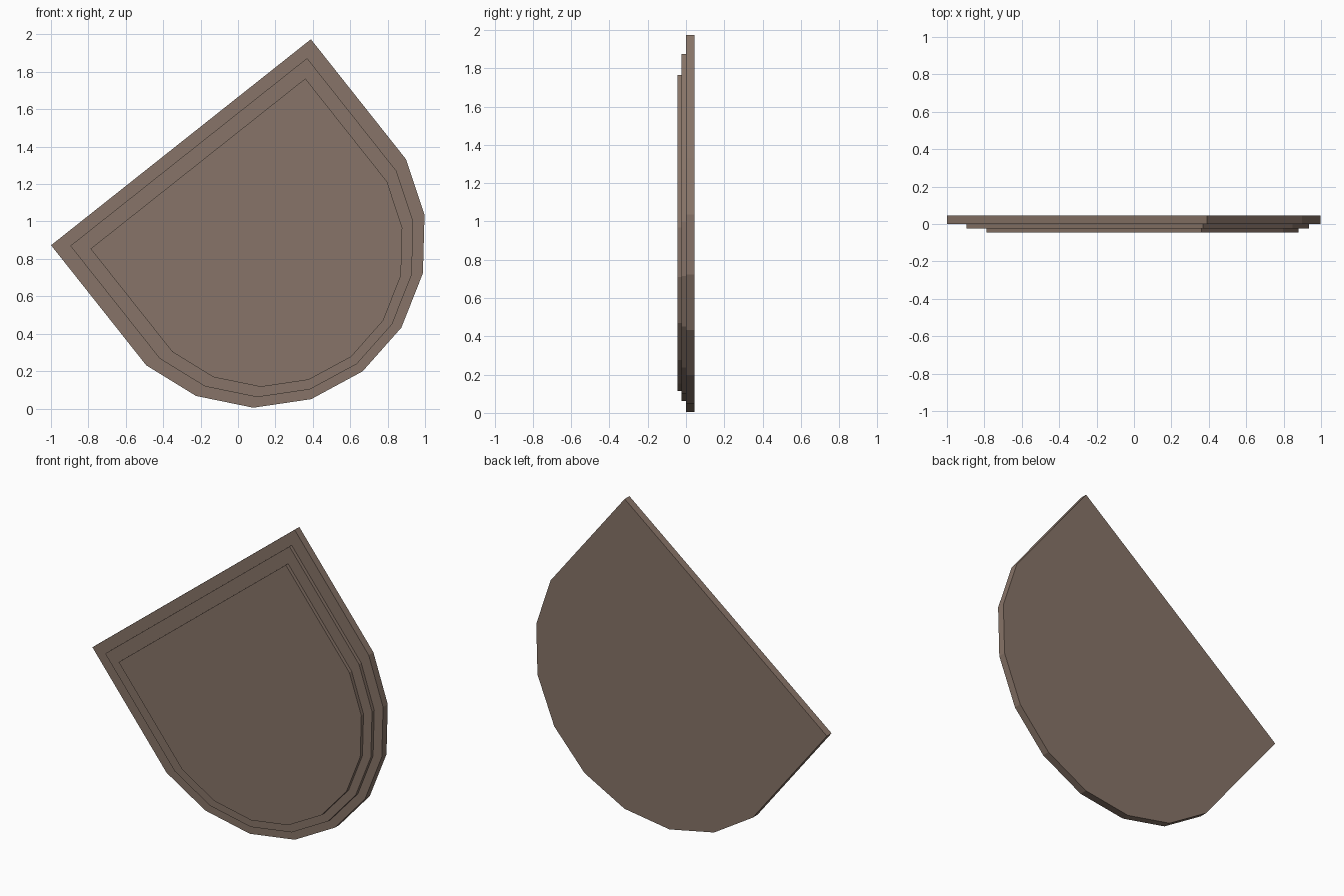
import bpy, bmesh, math
from mathutils import Vector

if "Cube" in bpy.data.objects:
    bpy.data.objects.remove(bpy.data.objects["Cube"])

# Tilted frame of the plaque in the XZ plane
TILT = math.atan2(0.6212, 0.7836)
RIGHT = Vector((math.cos(TILT), 0, math.sin(TILT)))
UP = Vector((-math.sin(TILT), 0, math.cos(TILT)))
CENTRE = Vector((0.107, 0, 0.904))

brown = bpy.data.materials.new("brown_wood")
brown.diffuse_color = (0.245, 0.175, 0.138, 1)
brown.use_nodes = True
brown.node_tree.nodes["Principled BSDF"].inputs["Base Color"].default_value = brown.diffuse_color


def plate(name, radius, shift, top, y_front, y_back):
    """Square-topped plate with an eight-segment rounded bottom."""
    half = radius * math.sin(math.radians(80))
    outline = [(-half, top)]
    for i in range(9):
        a = math.radians(-80 + 20 * i)
        outline.append((radius * math.sin(a), shift - radius * math.cos(a)))
    outline.append((half, top))

    bm = bmesh.new()
    verts = [bm.verts.new(CENTRE + RIGHT * u + UP * v + Vector((0, y_front, 0)))
             for u, v in outline]
    face = bm.faces.new(verts)
    ext = bmesh.ops.extrude_face_region(bm, geom=[face], use_keep_orig=True)
    moved = [g for g in ext["geom"] if isinstance(g, bmesh.types.BMVert)]
    bmesh.ops.translate(bm, verts=moved, vec=(0, y_back - y_front, 0))
    bmesh.ops.recalc_face_normals(bm, faces=bm.faces)
    mesh = bpy.data.meshes.new(name)
    bm.to_mesh(mesh)
    bm.free()
    mesh.materials.append(brown)
    obj = bpy.data.objects.new(name, mesh)
    bpy.context.collection.objects.link(obj)
    return obj


# Backing board and two stepped layers toward the front
plate("backing_board", 0.90, 0.0, 0.663, -0.001, 0.045)
plate("middle_step", 0.82, -0.03, 0.5965, -0.023, 0.004)
plate("front_panel", 0.744, -0.057, 0.517, -0.045, -0.018)
